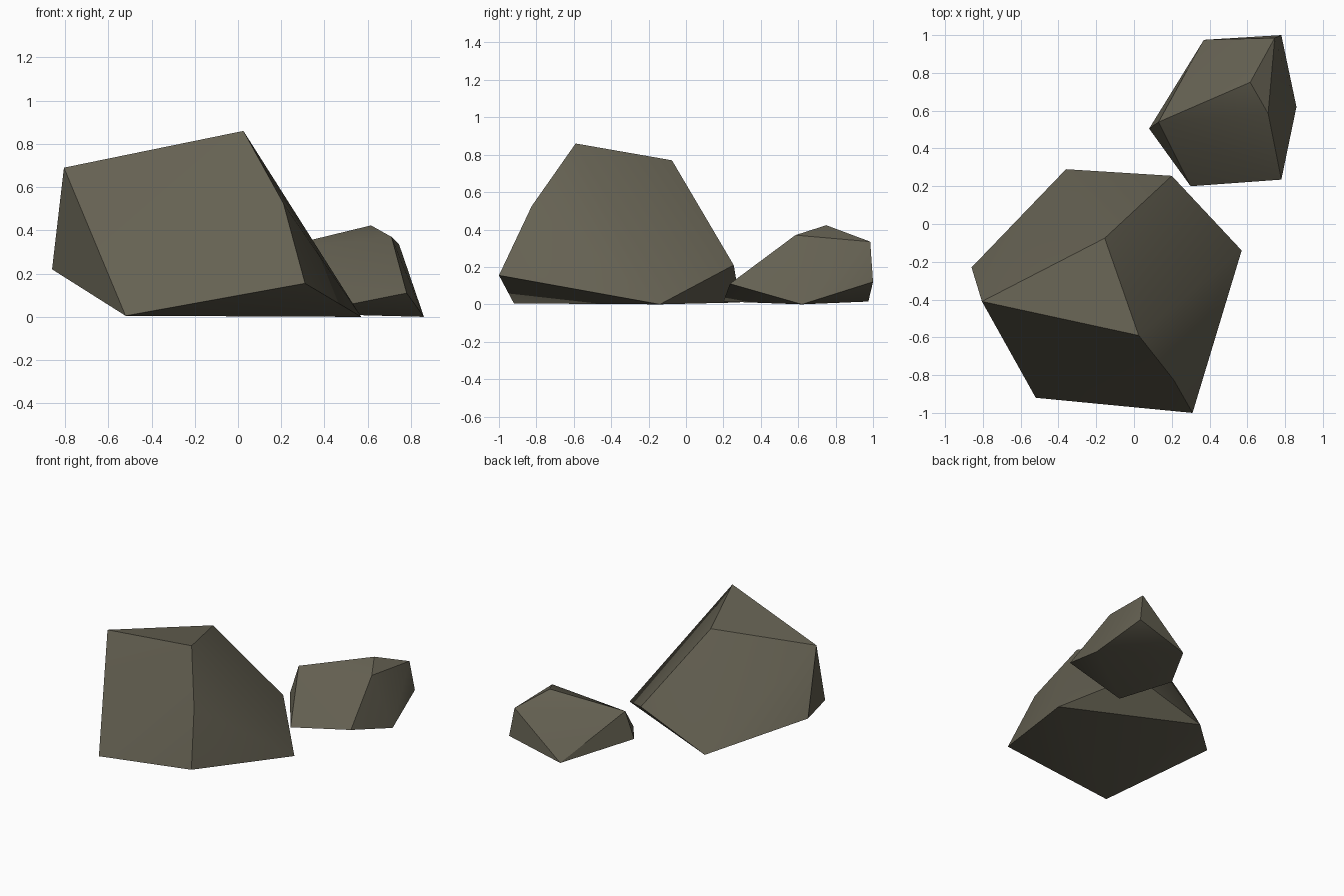
import bpy, bmesh, math

if "Cube" in bpy.data.objects:
    bpy.data.objects.remove(bpy.data.objects["Cube"])

stone = bpy.data.materials.new("grey_brown_stone")
stone.diffuse_color = (0.13, 0.12, 0.085, 1)
stone.use_nodes = True
stone.node_tree.nodes["Principled BSDF"].inputs["Base Color"].default_value = stone.diffuse_color


def rock(name, corners):
    """Faceted boulder: the convex hull of a few corner points."""
    bm = bmesh.new()
    for c in corners:
        bm.verts.new(c)
    bmesh.ops.convex_hull(bm, input=bm.verts)
    bmesh.ops.dissolve_limit(bm, angle_limit=math.radians(1.5),
                             verts=bm.verts, edges=bm.edges)
    bmesh.ops.recalc_face_normals(bm, faces=bm.faces)
    mesh = bpy.data.meshes.new(name)
    bm.to_mesh(mesh)
    bm.free()
    mesh.materials.append(stone)
    ob = bpy.data.objects.new(name, mesh)
    bpy.context.collection.objects.link(ob)
    bpy.ops.object.select_all(action='DESELECT')
    ob.select_set(True)
    bpy.context.view_layer.objects.active = ob
    bpy.ops.object.shade_smooth_by_angle(angle=math.radians(30))


# Large boulder: base, waist, then crown corners
rock("large_boulder", [
    (-0.52, -0.92, 0.005), (0.57, -0.14, 0), (-0.36, 0.29, 0.01),
    (-0.86, -0.23, 0.22), (0.31, -1.0, 0.155), (0.20, 0.255, 0.21),
    (0.21, -0.825, 0.525),
    (-0.805, -0.41, 0.69), (0.025, -0.59, 0.86), (-0.155, -0.075, 0.77)])

# Small boulder behind it
rock("small_boulder", [
    (0.30, 0.20, 0.015), (0.86, 0.62, 0), (0.37, 0.975, 0.015),
    (0.08, 0.505, 0.095), (0.78, 0.235, 0.11), (0.78, 1.0, 0.12),
    (0.13, 0.54, 0.305), (0.745, 0.985, 0.335),
    (0.71, 0.585, 0.37), (0.615, 0.75, 0.423)])
